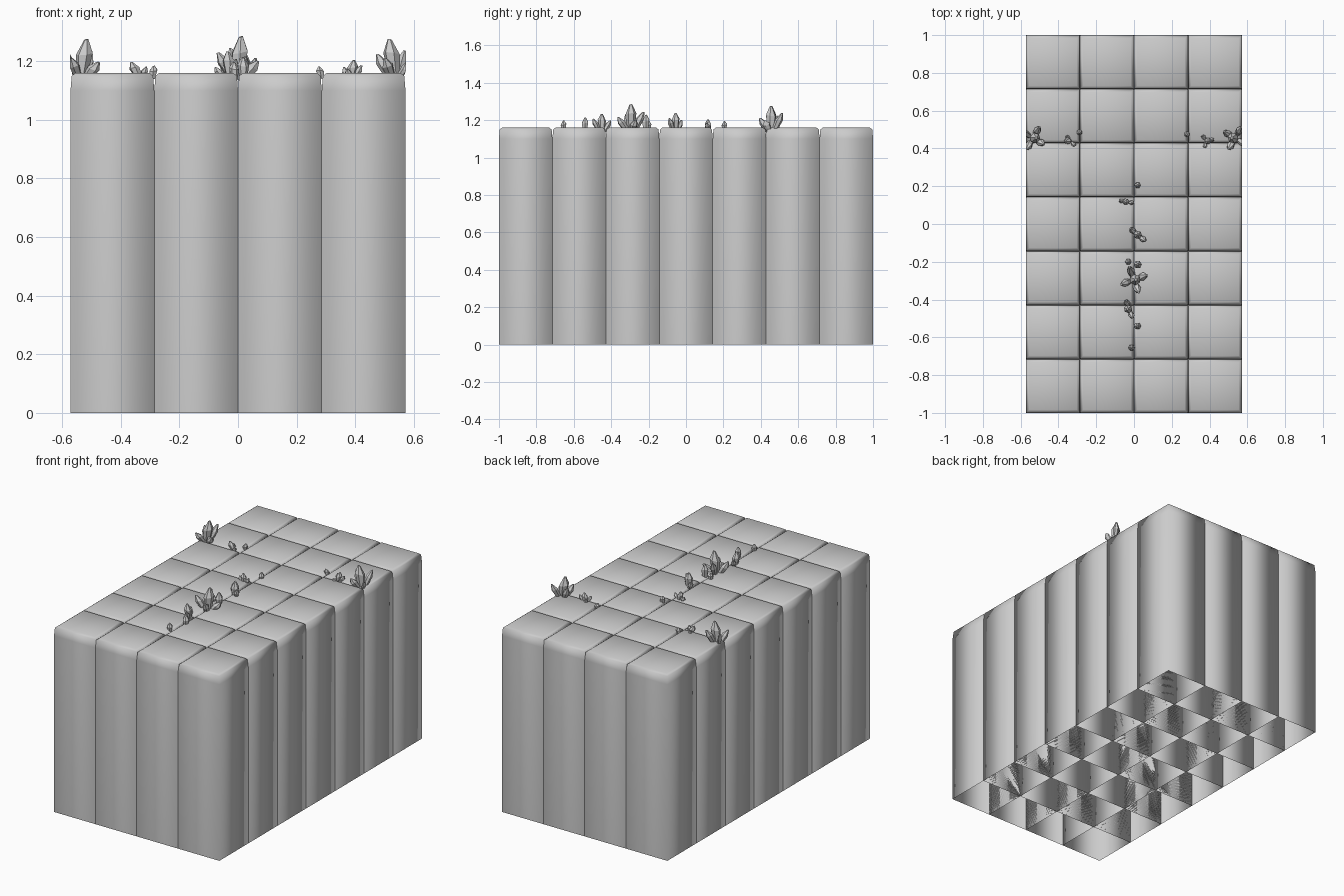
import bpy, bmesh, math
from mathutils import Vector

if "Cube" in bpy.data.objects:
    bpy.data.objects.remove(bpy.data.objects["Cube"])

CELL = 2 / 7
TOP = 1.16


def make_object(name, bm):
    me = bpy.data.meshes.new(name)
    bm.to_mesh(me)
    bm.free()
    ob = bpy.data.objects.new(name, me)
    bpy.context.collection.objects.link(ob)


def loft(bm, rings):
    for a, b in zip(rings, rings[1:]):
        n = len(a)
        for i in range(n):
            bm.faces.new((a[i], a[(i + 1) % n], b[(i + 1) % n], b[i]))
    bm.faces.new(rings[-1])


# Open-bottomed column with a softly rounded top edge
def column(name, cx, cy):
    bm = bmesh.new()
    rings = []
    for z, inset in ((0, 0), (1.10, 0), (1.15, 0.004), (TOP, 0.017)):
        w = CELL / 2 - inset
        rings.append([bm.verts.new((cx + sx * w, cy + sy * w, z))
                      for sx, sy in ((-1, -1), (1, -1), (1, 1), (-1, 1))])
    loft(bm, rings)
    for f in bm.faces:
        f.smooth = True
    make_object(name, bm)


for i in range(4):
    for j in range(7):
        column(f"column_{i}_{j}", (i - 1.5) * CELL, (j - 3) * CELL)


# Six-sided faceted crystal: widening shaft, then a slanted point
def crystal(bm, base, tip, r, turn):
    axis = tip - base
    q = axis.to_track_quat('Z', 'Y')
    rings = []
    for t, s, tilt in ((0, 0.65, 0), (0.62, 1, 0.3), (0.97, 0.25, 0.1)):
        ring = []
        for k in range(6):
            a = turn + k * math.tau / 6
            p = Vector((math.cos(a) * r * s, math.sin(a) * r * s,
                        t * axis.length + tilt * r * math.cos(a + 1)))
            co = base + q @ p
            co.x = max(-0.573, min(0.573, co.x))
            ring.append(bm.verts.new(co))
        rings.append(ring)
    loft(bm, rings)


# Cluster: one main crystal with smaller ones splayed around it
def cluster(name, x, y, top, lean, count, start):
    bm = bmesh.new()
    base = Vector((x, y, TOP - 0.02))
    height = top - base.z
    r = 0.009 + 0.14 * height
    crystal(bm, base, Vector((x + lean, y, top)), r, start)
    for k in range(count):
        a = math.radians(start + k * 360 / count)
        out = Vector((math.cos(a), math.sin(a), 0))
        rise = height * (0.72 - 0.1 * k)
        crystal(bm, base + out * r * 0.6,
                base + out * (r + 0.3 * height) + Vector((0, 0, rise)), r * 0.7, k)
    make_object(name, bm)


# Matching large clusters on the two side edges
for side, name in ((-1, "left"), (1, "right")):
    cluster(name + "_edge_crystals", side * 0.535, 0.455, 1.278, -side * 0.018, 4, 60)

# Small clusters along the seams: x, y, top height, lean, satellites, start angle
seams = (
    (-0.335, 0.44, 1.198, -0.03, 2, -50), (-0.292, 0.485, 1.185, 0.005, 0, 0),
    (0.385, 0.44, 1.205, 0.01, 3, 10), (0.285, 0.475, 1.182, -0.008, 0, 0),
    (0.0, -0.295, 1.288, 0.01, 4, 110), (0.02, -0.215, 1.23, 0, 0, 0),
    (-0.03, -0.2, 1.195, 0, 0, 0), (-0.025, -0.45, 1.235, -0.01, 2, -70),
    (0.018, -0.54, 1.215, 0, 0, 0), (-0.013, -0.655, 1.198, 0, 0, 0),
    (0.02, -0.057, 1.24, 0, 2, -40), (-0.04, 0.118, 1.205, -0.005, 2, -10),
    (0.019, 0.205, 1.195, 0, 0, 0),
)
for n, s in enumerate(seams):
    cluster(f"seam_crystals_{n}", *s)
